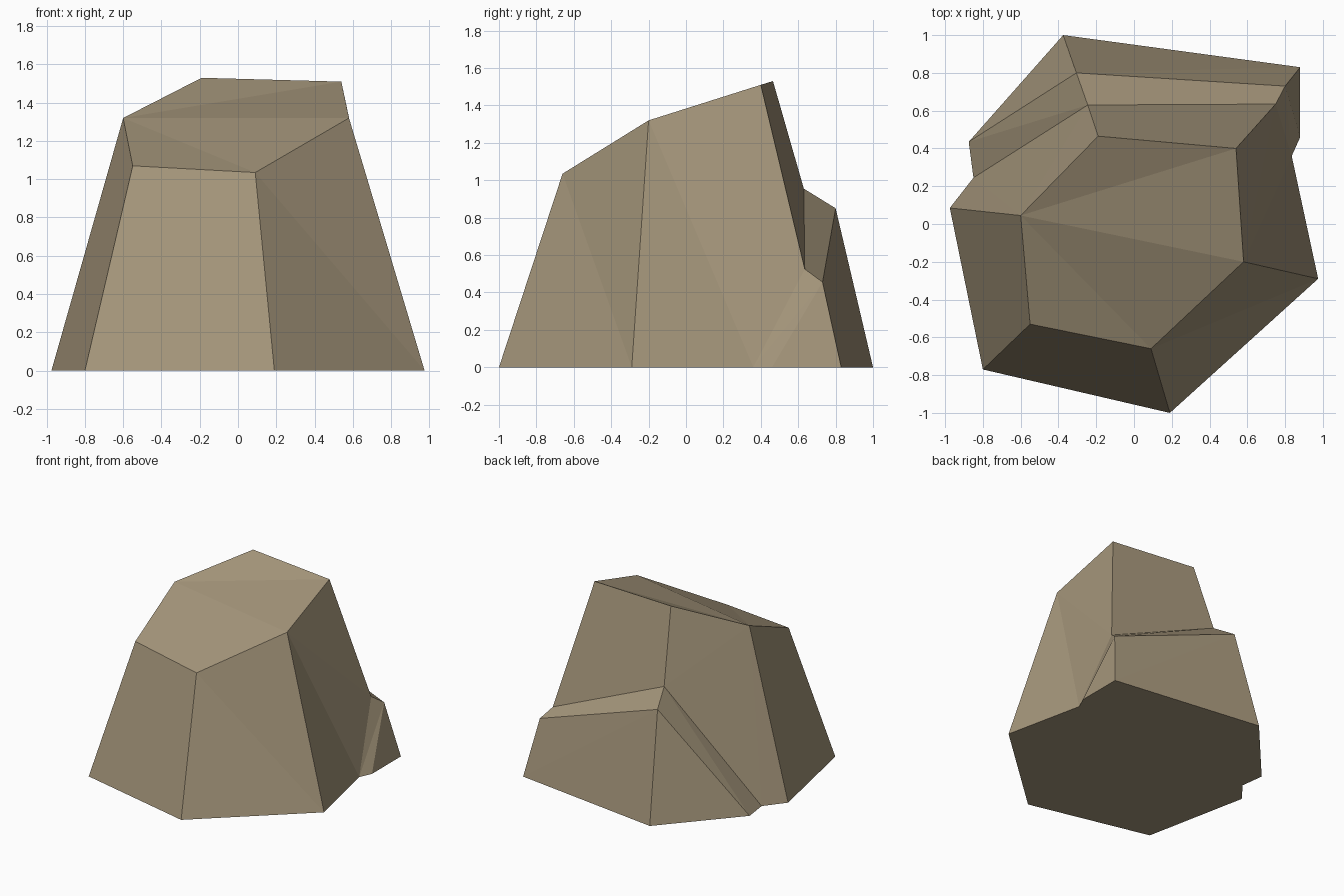
import bpy, bmesh

if "Cube" in bpy.data.objects:
    bpy.data.objects.remove(bpy.data.objects["Cube"])

# Corner points: lower case = crown, upper case = ground,
# 1/2 = inner and outer lip of the broken ledge round the back
P = {
    'a': (-.55, -.53, 1.07), 'b': (.09, -.66, 1.035), 'c': (.58, -.20, 1.32),
    'd': (.54, .40, 1.51), 'e': (-.19, .465, 1.53), 'f': (-.60, .045, 1.32),
    'A': (-.80, -.77, 0), 'B': (.19, -1.0, 0), 'C': (.975, -.29, 0),
    'D': (.88, .83, 0), 'E': (-.375, 1.0, 0), 'F': (-.975, .085, 0),
    'd1': (.75, .635, .525), 'd2': (.80, .73, .455),
    'e1': (-.245, .63, .955), 'e2': (-.305, .80, .85),
    'G1': (-.85, .245, 0), 'G2': (-.875, .435, 0),
    'H1': (.835, .36, 0), 'H2': (.88, .46, 0),
}

crown = ["f e d", "f d c", "f c b", "f b a"]
sides = ["a b B A", "b C B", "b c C", "a A F f",
         "c H1 C", "c d1 H1", "c d d1", "d e e1 d1",
         "f e1 e", "f G1 e1", "f F G1"]
ledge = ["e1 e2 d2 d1", "e1 G1 G2", "e1 G2 e2", "d1 d2 H1", "d2 H2 H1"]
lower_slab = ["e2 G2 E", "e2 E D", "e2 D d2", "d2 D H2"]
underside = ["A B C H1 H2 D E G2 G1 F"]

bm = bmesh.new()
v = {k: bm.verts.new(p) for k, p in P.items()}
for face in crown + sides + ledge + lower_slab + underside:
    bm.faces.new([v[k] for k in face.split()])
bmesh.ops.recalc_face_normals(bm, faces=bm.faces)

# Flat-faced boulder in a single stone colour
mesh = bpy.data.meshes.new("boulder")
bm.to_mesh(mesh)
bm.free()
stone = bpy.data.materials.new("tan stone")
stone.diffuse_color = (.37, .30, .195, 1)
stone.use_nodes = True
stone.node_tree.nodes["Principled BSDF"].inputs["Base Color"].default_value = stone.diffuse_color
mesh.materials.append(stone)
boulder = bpy.data.objects.new("boulder", mesh)
bpy.context.collection.objects.link(boulder)
